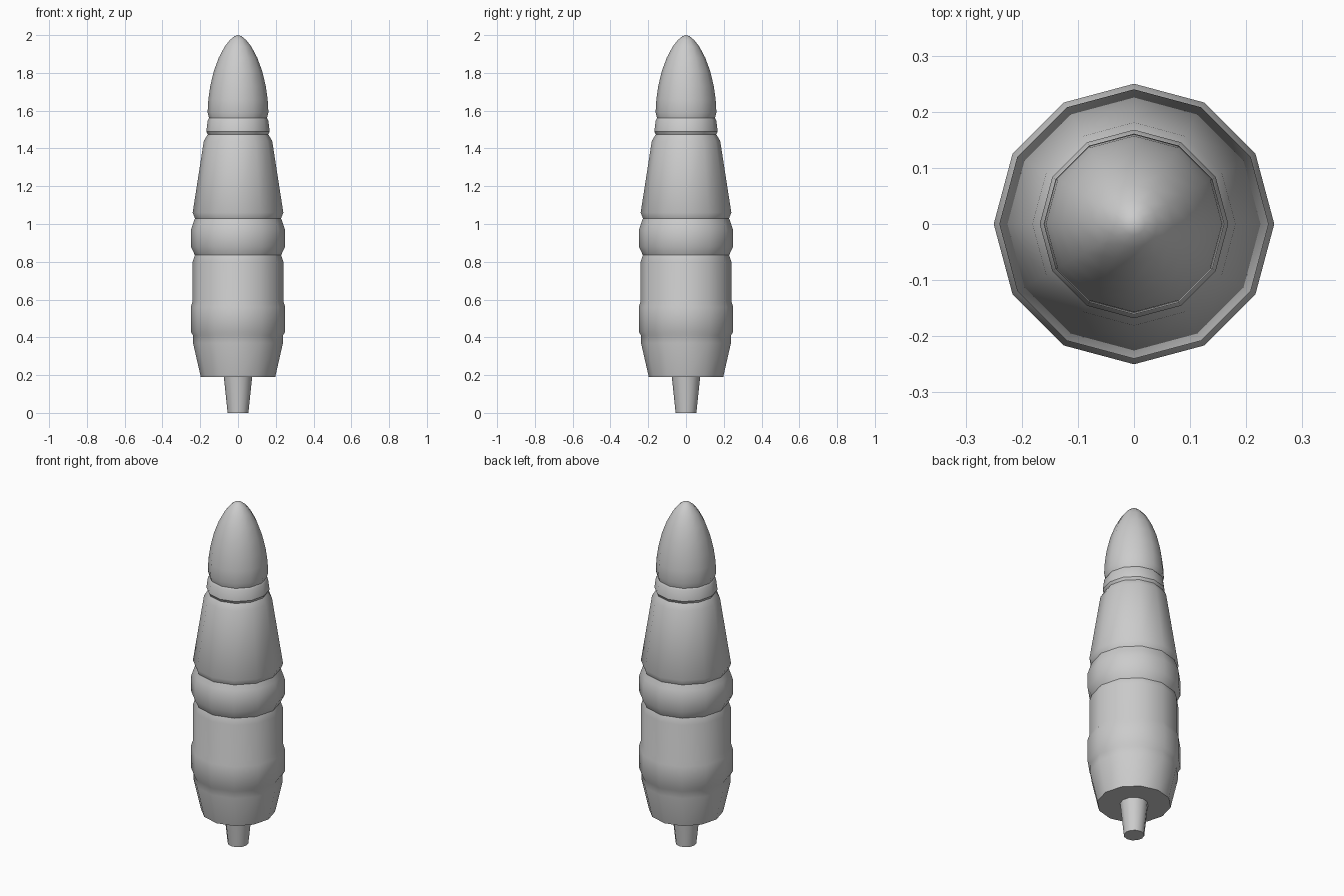
import bpy, bmesh, math

if "Cube" in bpy.data.objects:
    bpy.data.objects.remove(bpy.data.objects["Cube"])

SIDES = 12


def lathe(name, profile):
    """Revolve (radius, z) points around z; zero radius makes a tip, open ends get capped."""
    bm = bmesh.new()
    rings = []
    for r, z in profile:
        if r == 0:
            rings.append([bm.verts.new((0, 0, z))])
        else:
            rings.append([bm.verts.new((r * math.cos(math.tau * i / SIDES),
                                        r * math.sin(math.tau * i / SIDES), z))
                          for i in range(SIDES)])
    for a, b in zip(rings, rings[1:]):
        for i in range(SIDES):
            j = (i + 1) % SIDES
            if len(b) == 1:
                bm.faces.new((a[i], a[j], b[0]))
            else:
                bm.faces.new((a[i], a[j], b[j], b[i]))
    bm.faces.new(rings[0][::-1])
    if len(rings[-1]) > 1:
        bm.faces.new(rings[-1])
    mesh = bpy.data.meshes.new(name)
    bm.to_mesh(mesh)
    bm.free()
    ob = bpy.data.objects.new(name, mesh)
    bpy.context.collection.objects.link(ob)
    bpy.ops.object.select_all(action='DESELECT')
    ob.select_set(True)
    bpy.context.view_layer.objects.active = ob
    bpy.ops.object.shade_smooth_by_angle(angle=math.radians(32))
    return ob


# Tapered stub under the body
lathe("tail_stub", [(0.055, 0), (0.075, 0.19)])

# Body with raised bands, grooves, tapered shoulder, neck ring and pointed nose
lathe("shell_body", [
    (0.197, 0.19), (0.238, 0.37), (0.238, 0.41),
    (0.25, 0.43), (0.25, 0.56), (0.24, 0.59),
    (0.24, 0.80), (0.228, 0.835),
    (0.25, 0.88), (0.25, 0.965), (0.239, 1.0), (0.228, 1.03),
    (0.24, 1.06), (0.181, 1.44), (0.160, 1.475),
    (0.168, 1.49), (0.160, 1.55), (0.153, 1.56),
    (0.161, 1.59), (0.157, 1.66), (0.147, 1.73), (0.128, 1.81),
    (0.102, 1.88), (0.070, 1.94), (0.042, 1.975), (0.020, 1.993), (0, 2.0),
])
